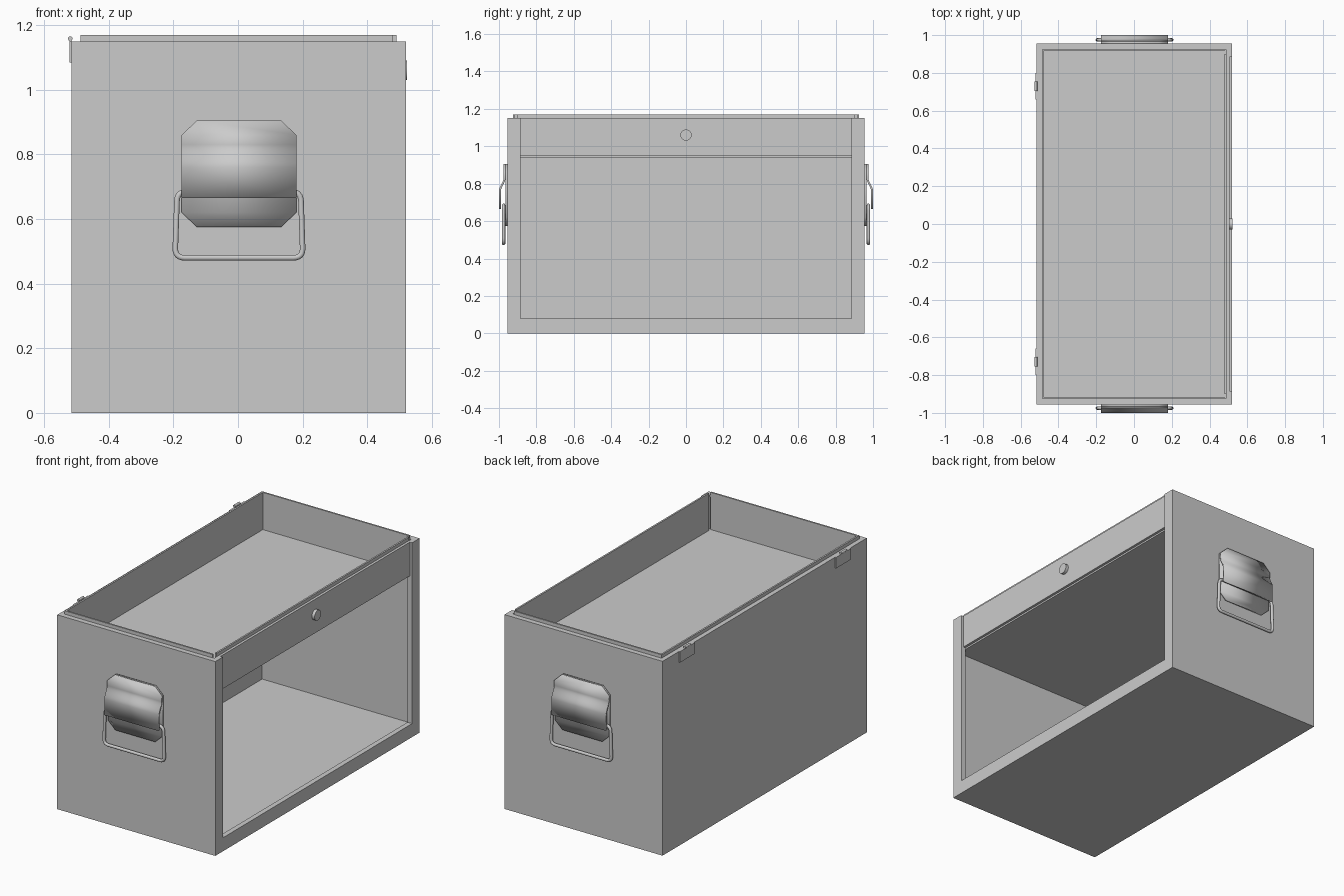
import bpy, bmesh, math
from mathutils import Vector

if "Cube" in bpy.data.objects:
    bpy.data.objects.remove(bpy.data.objects["Cube"])

X0, X1, Y, H = -0.515, 0.52, 0.955, 1.15   # cabinet extents
CX = 0.003                                 # handle centre


def finish(name, bm, smooth=False):
    bmesh.ops.recalc_face_normals(bm, faces=bm.faces)
    me = bpy.data.meshes.new(name)
    bm.to_mesh(me)
    bm.free()
    ob = bpy.data.objects.new(name, me)
    bpy.context.collection.objects.link(ob)
    if smooth:
        bpy.ops.object.select_all(action='DESELECT')
        ob.select_set(True)
        bpy.context.view_layer.objects.active = ob
        bpy.ops.object.shade_smooth_by_angle(angle=math.radians(35))
    return ob


def box(name, xa, xb, ya, yb, za, zb):
    bm = bmesh.new()
    bmesh.ops.create_cube(bm, size=1)
    for v in bm.verts:
        v.co = ((xa + xb) / 2 + v.co.x * (xb - xa),
                (ya + yb) / 2 + v.co.y * (yb - ya),
                (za + zb) / 2 + v.co.z * (zb - za))
    return finish(name, bm)


def ybox(name, s, xa, xb, ya, yb, za, zb):
    a, b = sorted((s * ya, s * yb))
    return box(name, xa, xb, a, b, za, zb)


def cylinder(name, centre, axis, radius, depth, segs=24):
    bm = bmesh.new()
    bmesh.ops.create_cone(bm, cap_ends=True, segments=segs, radius1=radius,
                          radius2=radius, depth=depth)
    rot = Vector((0, 0, 1)).rotation_difference(Vector(axis)).to_matrix()
    for v in bm.verts:
        v.co = rot @ v.co + Vector(centre)
    return finish(name, bm, True)


def ribbon(name, rows, s, thickness):
    """Bent sheet across x; rows are (z, distance out from wall, half width)."""
    bm = bmesh.new()
    pairs = [[bm.verts.new((CX + k * w, s * (Y + out), z)) for k in (-1, 1)]
             for z, out, w in rows]
    for a, b in zip(pairs, pairs[1:]):
        bm.faces.new((a[0], a[1], b[1], b[0]))
    ob = finish(name, bm, True)
    mod = ob.modifiers.new("thickness", 'SOLIDIFY')
    mod.thickness = thickness
    mod.offset = 0
    return ob


def wire_loop(name, corners, s, radius, r):
    """Closed round wire with rounded corners; corners are (x, out, z)."""
    pts = []
    P = [Vector((CX + x, s * (Y + out), z)) for x, out, z in corners]
    for i, p in enumerate(P):
        a = p + (P[i - 1] - p).normalized() * r
        b = p + (P[(i + 1) % len(P)] - p).normalized() * r
        for k in range(7):
            t = k / 6
            pts.append(a * (1 - t) ** 2 + p * 2 * t * (1 - t) + b * t * t)
    cu = bpy.data.curves.new(name, 'CURVE')
    cu.dimensions = '3D'
    cu.bevel_depth = radius
    cu.bevel_resolution = 3
    sp = cu.splines.new('POLY')
    sp.points.add(len(pts) - 1)
    for q, p in zip(sp.points, pts):
        q.co = (*p, 1)
    sp.use_cyclic_u = True
    bpy.context.collection.objects.link(bpy.data.objects.new(name, cu))


# Cabinet shell
T = 0.015
box("base_floor", X0, X1 - 0.03, -Y, Y, 0, 0.05)
box("back_wall", X0, X0 + T, -Y, Y, 0, H)
box("tray_floor", X0 + T, 0.49, -Y + T, Y - T, 0.94, 0.95)
box("front_sill", X1 - 0.03, X1, -Y, Y, 0, 0.08)
box("front_panel", 0.49, 0.505, -0.885, 0.885, 0.95, H)
box("back_flange", X0, -0.48, -Y, Y, H - 0.01, H)
box("back_rim", -0.488, -0.478, -0.925, 0.925, 0.95, 1.17)
box("front_rim", 0.48, 0.49, -0.9, 0.9, 0.95, 1.17)

# S-bent shield over each carrying handle
shield = [(0.905, 0.015, 0.13), (0.86, 0.015, 0.1775)]
for i in range(13):
    t = i / 12
    shield.append((0.83 - 0.07 * t, 0.015 + 0.025 * (3 - 2 * t) * t * t, 0.1775))
shield.append((0.665, 0.04, 0.1775))

for s, side in ((-1, "left"), (1, "right")):
    # Side walls, posts and rims
    ybox(side + "_side_wall", s, X0, X1, Y - T, Y, 0, H)
    ybox(side + "_front_post", s, X1 - 0.03, X1, 0.885, Y, 0.08, H)
    ybox(side + "_side_flange", s, X0, X1, 0.92, Y, H - 0.01, H)
    ybox(side + "_side_rim", s, -0.48, 0.48, 0.915, 0.925, 0.95, 1.17)

    # Handles
    ribbon(side + "_handle_back_plate",
           [(0.905, 0.005, 0.13), (0.86, 0.005, 0.1775),
            (0.62, 0.005, 0.1775), (0.575, 0.005, 0.13)], s, 0.01)
    ribbon(side + "_handle_shield", shield, s, 0.01)
    wire_loop(side + "_handle_wire",
              [(-0.198, 0.02, 0.48), (0.198, 0.02, 0.48),
               (0.191, 0.02, 0.685), (-0.191, 0.02, 0.685)], s, 0.009, 0.03)

    # Lid hinges
    ybox(side + "_hinge_leaf", s, X0 - 0.006, X0, 0.66, 0.80, 1.085, 1.15)
    ybox(side + "_hinge_tab", s, X0 - 0.006, X0, 0.705, 0.755, 1.14, 1.16)
    cylinder(side + "_hinge_knuckle", (X0 - 0.004, s * 0.73, 1.158),
             (0, 1, 0), 0.007, 0.05, 16)

# Lock barrel
cylinder("lock", (0.51, 0, 1.06), (1, 0, 0), 0.03, 0.025, 32)
